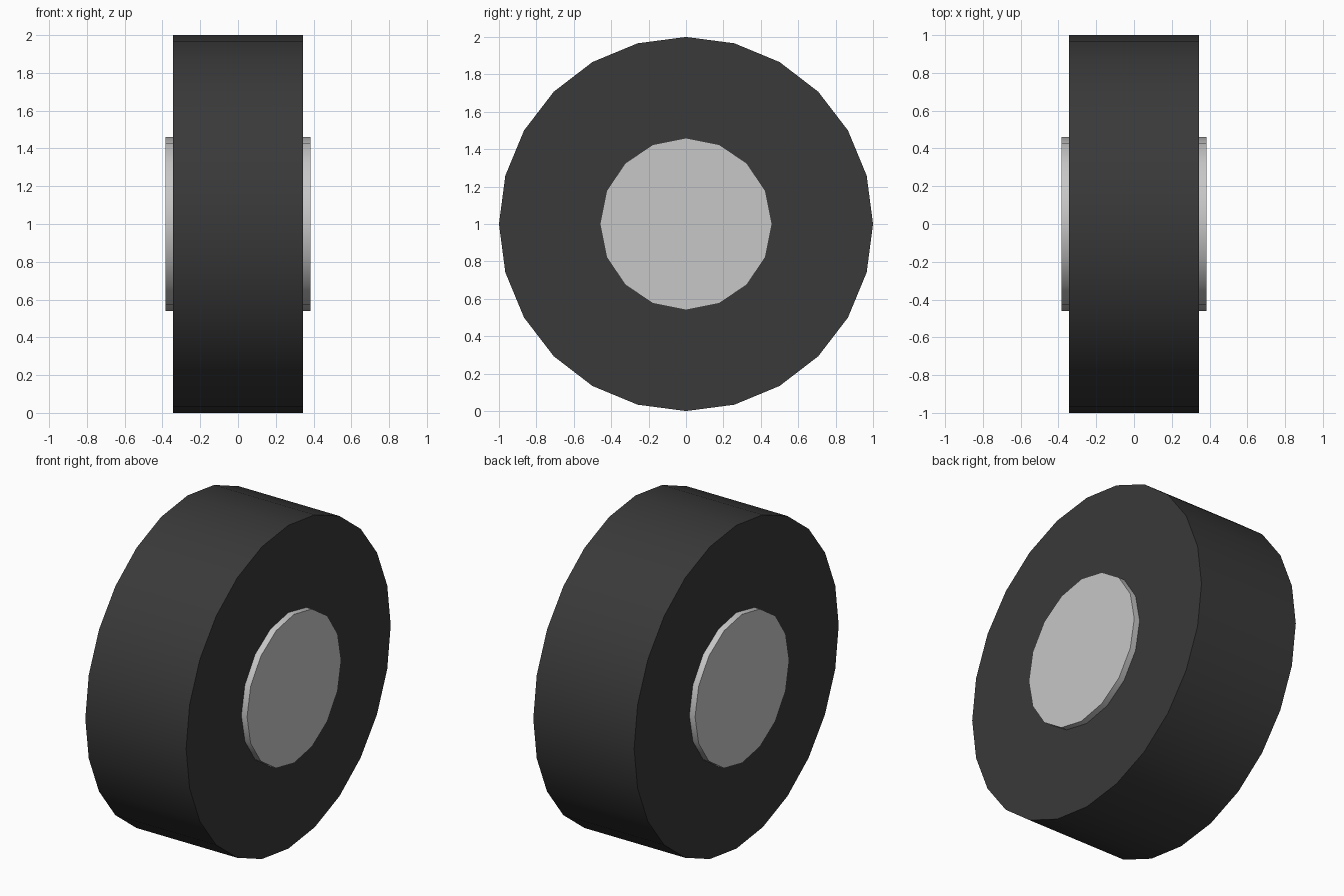
import bpy
import math

cube = bpy.data.objects.get("Cube")
if cube:
    bpy.data.objects.remove(cube, do_unlink=True)


def make_material(name, grey):
    mat = bpy.data.materials.new(name)
    mat.use_nodes = True
    colour = (grey, grey, grey, 1.0)
    mat.diffuse_color = colour
    mat.node_tree.nodes["Principled BSDF"].inputs["Base Color"].default_value = colour
    return mat


def wheel_disc(name, sides, radius, width, mat, x=0.0):
    """Cylinder with its axle along x, smooth around the rim and flat on the caps."""
    bpy.ops.mesh.primitive_cylinder_add(
        vertices=sides, radius=radius, depth=width,
        location=(x, 0, 1), rotation=(0, math.pi / 2, 0))
    obj = bpy.context.object
    obj.name = name
    obj.data.materials.append(mat)
    bpy.ops.object.transform_apply(location=False, rotation=True, scale=False)
    bpy.ops.object.shade_smooth_by_angle(angle=math.radians(40))
    return obj


rubber = make_material("dark rubber", 0.041)
metal = make_material("light grey metal", 0.57)

# Solid tyre
wheel_disc("tyre", 24, 1.0, 0.69, rubber)

# Hub passing through the tyre, standing slightly proud on both sides
wheel_disc("hub", 16, 0.46, 0.768, metal)
